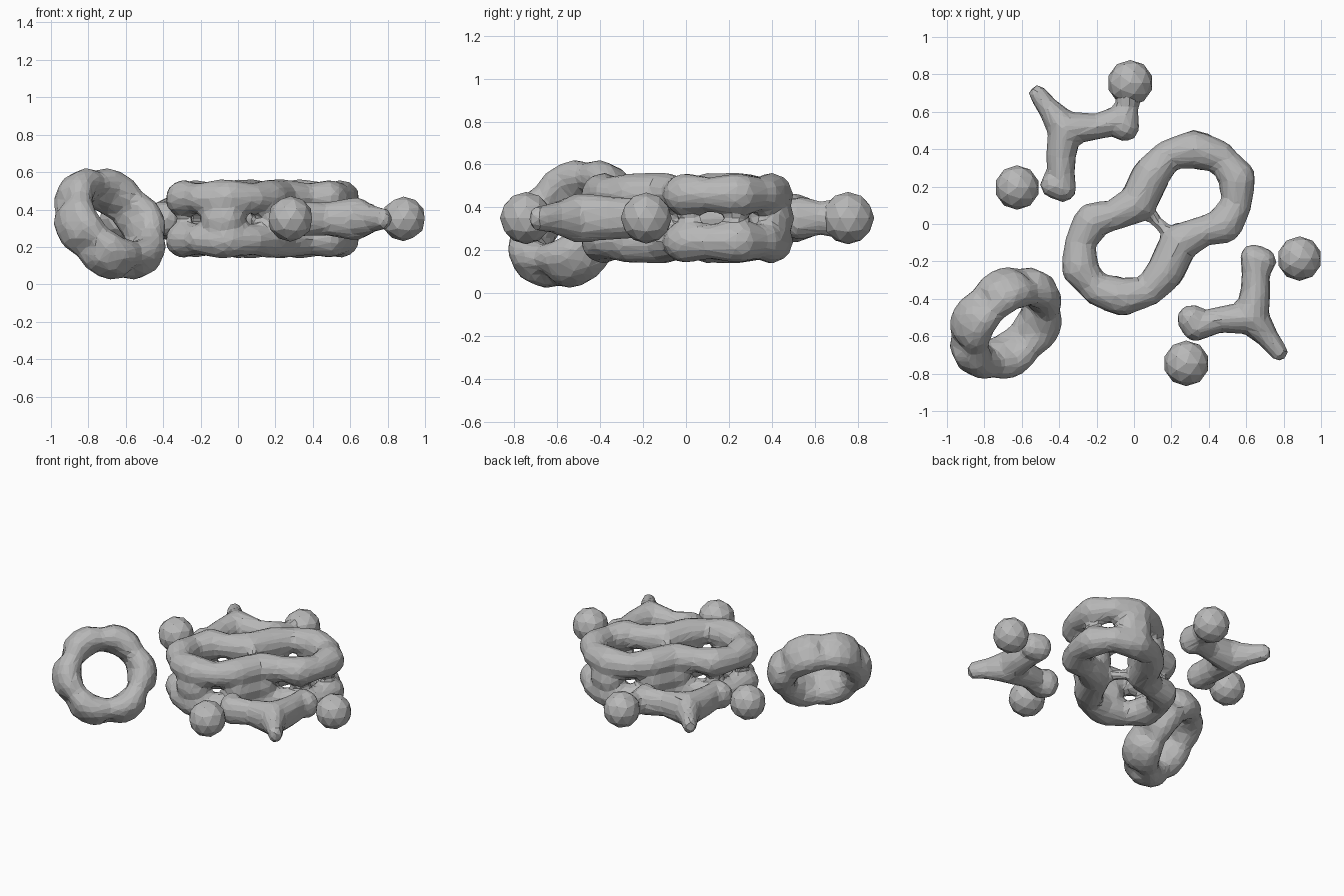
import bpy
import bmesh
import math
from mathutils import Vector, Matrix

cube = bpy.data.objects.get("Cube")
if cube:
    bpy.data.objects.remove(cube, do_unlink=True)

grey = bpy.data.materials.new("plain grey")
grey.diffuse_color = (0.48, 0.48, 0.48, 1)
grey.use_nodes = True
shader = next(n for n in grey.node_tree.nodes if n.type == 'BSDF_PRINCIPLED')
shader.inputs["Base Color"].default_value = (0.48, 0.48, 0.48, 1)
shader.inputs["Roughness"].default_value = 0.7

MID = 0.35                      # height of the flat group
PIVOT = Vector((0.13, 0.005))   # half-turn symmetry centre


def half_turn(p):
    return (2 * PIVOT.x - p[0], 2 * PIVOT.y - p[1], *p[2:])


def ball(bm, centre, radius):
    bmesh.ops.create_icosphere(bm, subdivisions=2, radius=radius,
                               matrix=Matrix.Translation(centre))


def along(points, closed=False, step=0.02):
    """Evenly spaced points on a polyline of equal-sized tuples."""
    pts = [Vector(p) for p in points]
    if closed:
        pts.append(pts[0])
    out = []
    for a, b in zip(pts, pts[1:]):
        n = max(1, round((b - a).length / step))
        out += [a.lerp(b, i / n) for i in range(n)]
    return out if closed else out + [pts[-1]]


def tube(bm, points):
    """Tapering branch; each point is x, y, z, radius."""
    for p in along(points):
        ball(bm, p.xyz, p.w)


def finish(name, bm, blend=True):
    mesh = bpy.data.meshes.new(name)
    bm.to_mesh(mesh)
    bm.free()
    mesh.materials.append(grey)
    obj = bpy.data.objects.new(name, mesh)
    bpy.context.collection.objects.link(obj)
    if blend:
        remesh = obj.modifiers.new("merge", 'REMESH')
        remesh.mode = 'VOXEL'
        remesh.voxel_size = 0.02
        soften = obj.modifiers.new("soften", 'SMOOTH')
        soften.factor = 0.5
        soften.iterations = 3
        facets = obj.modifiers.new("facets", 'DECIMATE')
        facets.ratio = 0.13
    return obj


def double_loop(bm, loop, windows, offset, radius, wall, clear):
    """Two stacked tubes, thinner beside the small windows of their joining wall."""
    for p in along(loop, closed=True):
        gap = min((p - Vector(w)).length for w in windows)
        r = radius * min(1, 0.8 + 0.2 * gap / clear)
        for side in (-offset, offset):
            ball(bm, (p.x, p.y, side), r)
        if gap > clear:
            ball(bm, (p.x, p.y, 0), wall)


# Twin ring: a peanut-shaped double loop
half = [(0.02, 0.11), (-0.1, 0.05), (-0.22, 0.02), (-0.29, -0.1), (-0.29, -0.24),
        (-0.2, -0.35), (-0.06, -0.39), (0.08, -0.36), (0.17, -0.25)]
holes = [(-0.22, -0.33), (0.08, -0.36), (-0.29, -0.1), (-0.12, 0.05)]
bm = bmesh.new()
double_loop(bm, half + [half_turn(p) for p in half],
            holes + [half_turn(p) for p in holes], 0.11, 0.102, 0.106, 0.125)
# Thin struts across the waist
for z in (-0.1, 0.1):
    tube(bm, [(0.04, 0.1, z, 0.035), (0.22, -0.09, z, 0.035)])
bmesh.ops.translate(bm, verts=bm.verts, vec=(0, 0, MID))
finish("twin_ring", bm)

# Tilted ring: a slimmer, rounded hexagonal double loop, dimpled on each flat side
hexagon = []
for i in range(36):
    a = math.tau * i / 36
    r = 0.242 - 0.008 * math.cos(6 * a)
    hexagon.append((r * math.cos(a), r * math.sin(a)))
bm = bmesh.new()
double_loop(bm, hexagon, hexagon[::6], 0.052, 0.084, 0.1, 0.075)
axis = Vector((0.57, -0.57, 0.59)).normalized()
uphill = (Vector((0, 0, 1)) - axis * axis.z).normalized()
tilt = Matrix((uphill, axis.cross(uphill), axis)).transposed().to_4x4()
bmesh.ops.transform(bm, verts=bm.verts,
                    matrix=Matrix.Translation((-0.685, -0.53, 0.322)) @ tilt)
finish("tilted_ring", bm)

# Three-armed branches and loose balls, repeated by a half turn
hub = (0.63, -0.5, 0, 0.095)
arms = [
    [hub, (0.46, -0.51, 0, 0.072), (0.33, -0.55, 0, 0.08), (0.31, -0.51, 0, 0.082)],
    [hub, (0.65, -0.36, 0, 0.084), (0.65, -0.26, 0, 0.078), (0.64, -0.18, 0, 0.075),
     (0.69, -0.2, 0, 0.075)],
    [hub, (0.71, -0.6, 0, 0.062), (0.775, -0.685, 0, 0.05)],
]
balls = [((0.885, -0.185, MID), 0.119), ((0.28, -0.745, MID), 0.122)]
for turn, place in ((lambda p: p, "front"), (half_turn, "back")):
    bm = bmesh.new()
    for arm in arms:
        tube(bm, [turn(p) for p in arm])
    if place == "back":
        # Neck joining the rear ball to its branch
        tube(bm, [(-0.02, 0.74, 0, 0.08), (-0.04, 0.63, 0, 0.065), (-0.05, 0.53, 0, 0.08)])
    bmesh.ops.scale(bm, verts=bm.verts, vec=(1, 1, 1.25))
    bmesh.ops.translate(bm, verts=bm.verts, vec=(0, 0, MID))
    finish(place + "_branch", bm)
    for label, (centre, radius) in zip(("outer", "end"), balls):
        bm = bmesh.new()
        ball(bm, turn(centre), radius)
        finish(f"{place}_{label}_ball", bm, blend=False)
